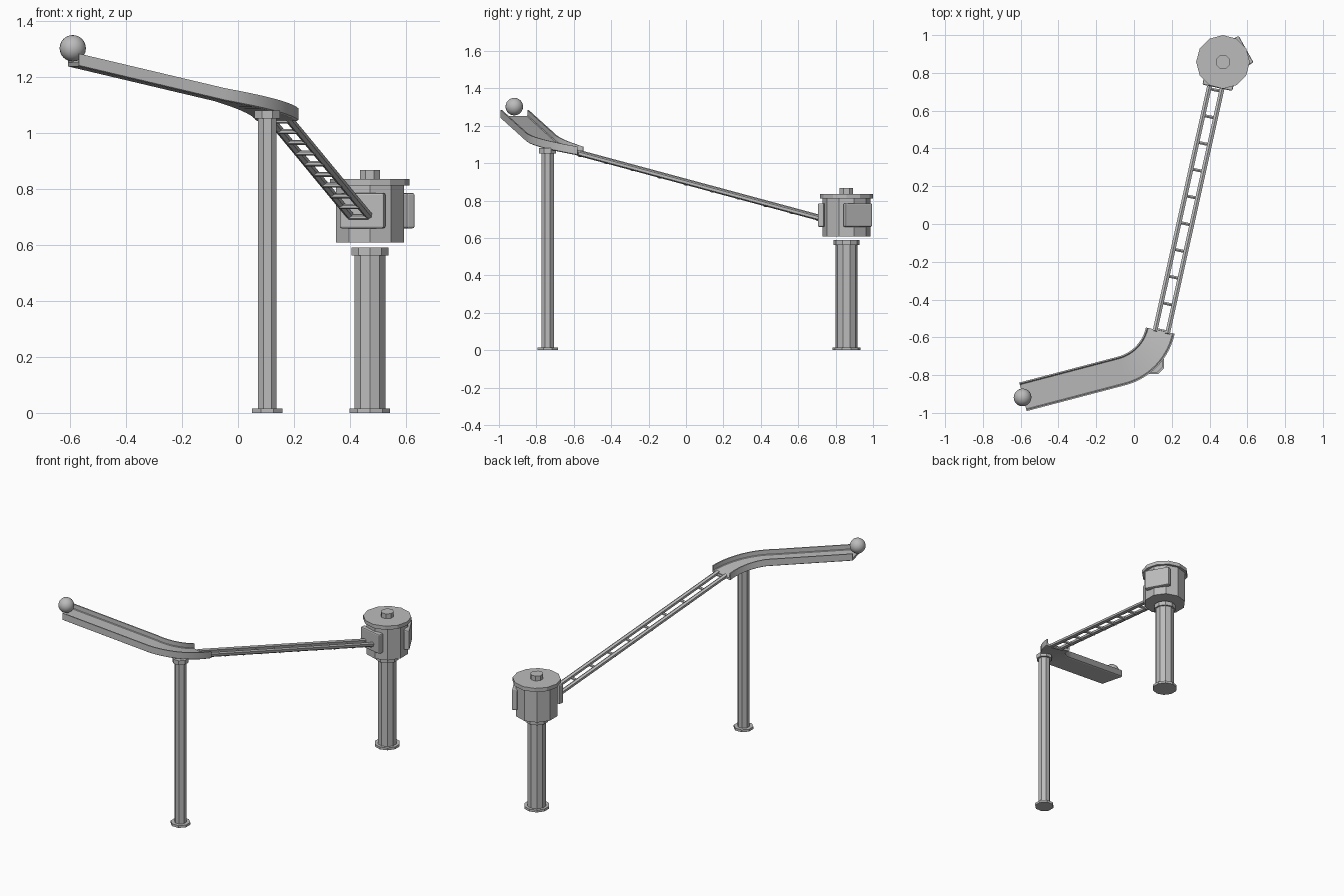
import bpy, bmesh, math
from mathutils import Vector

if "Cube" in bpy.data.objects:
    bpy.data.objects.remove(bpy.data.objects["Cube"])

grey = bpy.data.materials.new("plain_grey")
grey.diffuse_color = (0.5, 0.5, 0.5, 1)
grey.use_nodes = True
grey.node_tree.nodes["Principled BSDF"].inputs["Base Color"].default_value = grey.diffuse_color


def finish(obj, name, bevel=0):
    obj.name = name
    obj.data.materials.append(grey)
    if bevel:
        m = obj.modifiers.new("bevel", "BEVEL")
        m.width, m.segments = bevel, 2
    return obj


def disc(name, x, y, z0, z1, r, sides):
    bpy.ops.mesh.primitive_cylinder_add(vertices=sides, radius=r, depth=z1 - z0,
                                        location=(x, y, (z0 + z1) / 2),
                                        rotation=(0, 0, math.pi / 8 if sides == 8 else 0))
    return finish(bpy.context.object, name)


def rod(name, a, b, r, sides):
    d = b - a
    bpy.ops.mesh.primitive_cylinder_add(vertices=sides, radius=r, depth=d.length,
                                        location=(a + b) / 2)
    o = bpy.context.object
    o.rotation_euler = d.to_track_quat('Z', 'Y').to_euler()
    return finish(o, name)


# Channel path: straight run, then an arc, falling evenly
A0, A1, R = math.radians(14.7), math.radians(77.8), 0.282
STRAIGHT, Z0, FALL = 0.541, 1.237, 0.229
start = Vector((-0.588, -0.915))
path = []
for i in range(7):
    s = STRAIGHT * i / 6
    path.append((start + s * Vector((math.cos(A0), math.sin(A0))), A0, s))
bend = path[-1][0] + R * Vector((-math.sin(A0), math.cos(A0)))
for i in range(1, 15):
    a = A0 + (A1 - A0) * i / 14
    path.append((bend + R * Vector((math.sin(a), -math.cos(a))), a, STRAIGHT + R * (a - A0)))

# Channel: U profile swept along the path
half = [(0.078, 0.046), (0.078, 0.004), (0.072, 0)]
inner = [(0.066, 0.014), (0.070, 0.018), (0.070, 0.046)]
side = inner[::-1]
profile = half + [(-x, z) for x, z in half[::-1]] + [(-x, z) for x, z in side] + inner
bm = bmesh.new()
rings = []
for p, a, s in path:
    left = Vector((-math.sin(a), math.cos(a)))
    ring = []
    for u, h in profile:
        q = p + left * u
        ring.append(bm.verts.new((q.x, q.y, Z0 + h - FALL * s)))
    rings.append(ring)
n = len(profile)
for r0, r1 in zip(rings, rings[1:]):
    for k in range(n):
        bm.faces.new((r0[k], r0[(k + 1) % n], r1[(k + 1) % n], r1[k]))
bm.faces.new(rings[0])
bm.faces.new(rings[-1][::-1])
bmesh.ops.recalc_face_normals(bm, faces=bm.faces)
mesh = bpy.data.meshes.new("curved_channel")
bm.to_mesh(mesh)
bm.free()
channel = bpy.data.objects.new("curved_channel", mesh)
bpy.context.collection.objects.link(channel)
finish(channel, "curved_channel")
bpy.context.view_layer.objects.active = channel
channel.select_set(True)
bpy.ops.object.shade_smooth_by_angle(angle=math.radians(30))

# Ball at the top of the channel
bpy.ops.mesh.primitive_uv_sphere_add(segments=20, ring_count=12, radius=0.047,
                                     location=(-0.59, -0.918, 1.302))
finish(bpy.context.object, "ball")
bpy.ops.object.shade_smooth_by_angle(angle=math.radians(40))

# Posts with foot and collar
px, py = 0.105, -0.74
disc("tall_post", px, py, 0.01, 1.06, 0.036, 8)
disc("tall_post_foot", px, py, 0, 0.015, 0.059, 8)
disc("tall_post_collar", px, py, 1.052, 1.08, 0.049, 8)
cx, cy = 0.471, 0.858
disc("short_post", cx, cy, 0.01, 0.57, 0.058, 10)
disc("short_post_foot", cx, cy, 0, 0.015, 0.076, 10)
disc("short_post_collar", cx, cy, 0.562, 0.59, 0.069, 10)

# Drum, lid and knob
disc("drum", cx, cy, 0.608, 0.815, 0.128, 10)
disc("drum_lid", cx, cy, 0.812, 0.836, 0.142, 12)
disc("drum_knob", cx, cy, 0.83, 0.867, 0.039, 8)

# Plates on the drum side
for name, deg in (("entry_plate", -102.2), ("exit_plate", 29)):
    a = math.radians(deg)
    bpy.ops.mesh.primitive_cube_add(size=1, rotation=(0, 0, a), location=(
        cx + 0.123 * math.cos(a), cy + 0.123 * math.sin(a), 0.722))
    o = bpy.context.object
    o.scale = (0.034, 0.162, 0.126)
    bpy.ops.object.transform_apply(location=False, rotation=False, scale=True)
    finish(o, name, 0.007)

# Twin rails and rungs
top, low = Vector((0.144, -0.575, 1.055)), Vector((0.432, 0.72, 0.706))
across = Vector((math.sin(A1), -math.cos(A1), 0))
for name, k in (("left_rail", -0.034), ("right_rail", 0.034)):
    rod(name, top + across * k, low + across * k, 0.0145, 6)
for i in range(10):
    p = top.lerp(low, 0.008 + 0.984 * i / 9) - Vector((0, 0, 0.01))
    rod(f"rung_{i + 1}", p - across * 0.036, p + across * 0.036, 0.009, 6)
